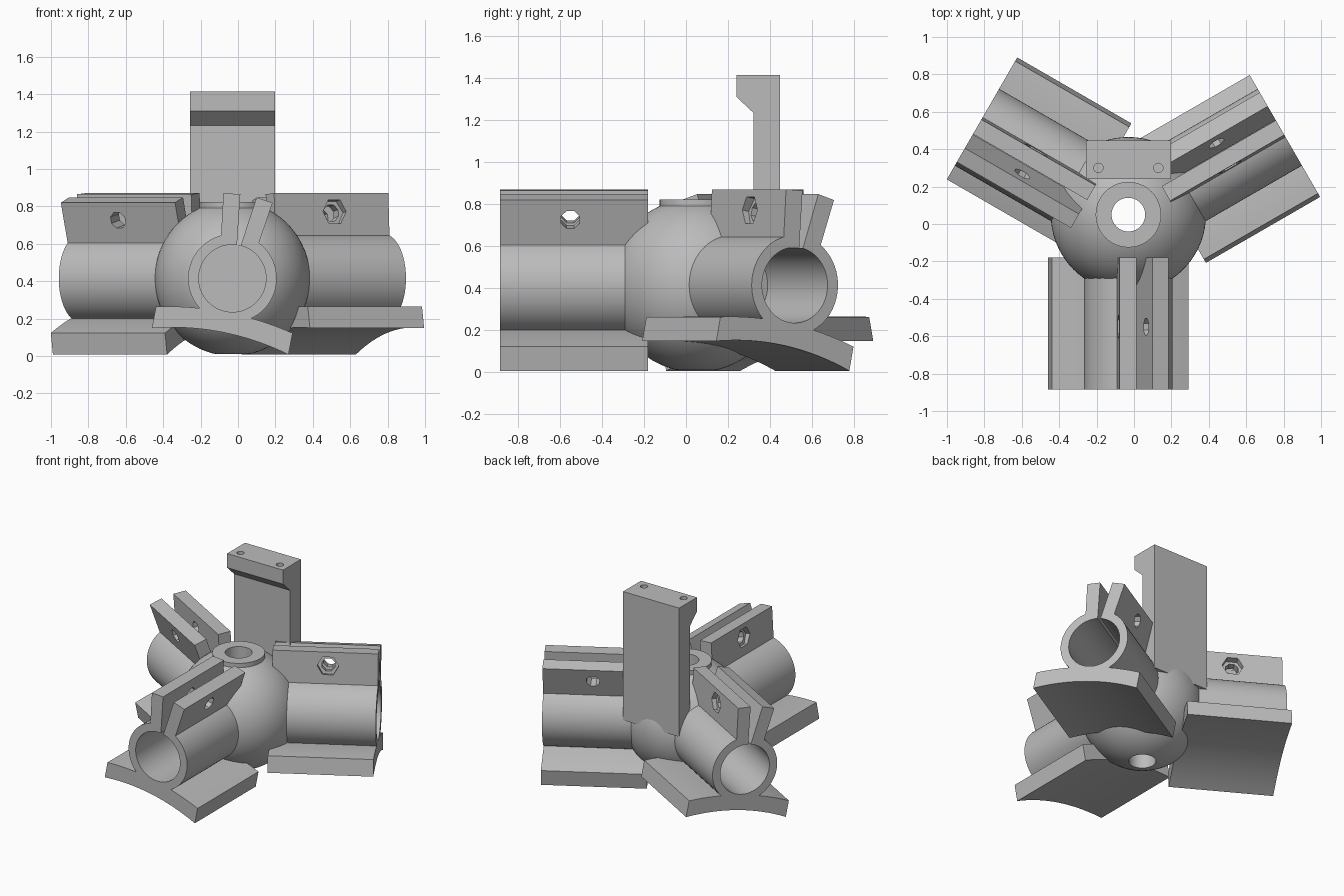
import bpy, bmesh
from math import radians, pi
from mathutils import Matrix, Vector

if "Cube" in bpy.data.objects:
    bpy.data.objects.remove(bpy.data.objects["Cube"])

grey = bpy.data.materials.new("plain grey")
grey.use_nodes = True
colour = (0.5, 0.5, 0.5, 1)
grey.diffuse_color = colour
grey.node_tree.nodes["Principled BSDF"].inputs["Base Color"].default_value = colour

HUB = Vector((-0.03, 0.05, 0.415))
ROLL = radians(11)
INNER, OUTER, BORE_END = 0.23, 0.935, 0.365


def make(name, bm):
    bmesh.ops.recalc_face_normals(bm, faces=bm.faces)
    mesh = bpy.data.meshes.new(name)
    bm.to_mesh(mesh)
    bm.free()
    mesh.materials.append(grey)
    ob = bpy.data.objects.new(name, mesh)
    bpy.context.collection.objects.link(ob)
    return ob


def prism(name, profile, axis, start, end):
    """Extrude a closed profile along x or y."""
    bm = bmesh.new()
    place = (lambda a, b: (start, a, b)) if axis == "X" else (lambda a, b: (a, start, b))
    face = bm.faces.new([bm.verts.new(place(a, b)) for a, b in profile])
    new = bmesh.ops.extrude_face_region(bm, geom=[face])["geom"]
    step = Vector((end - start, 0, 0) if axis == "X" else (0, end - start, 0))
    bmesh.ops.translate(bm, vec=step, verts=[v for v in new if isinstance(v, bmesh.types.BMVert)])
    return make(name, bm)


def cylinder(name, radius, start, end, axis="Z", at=(0, 0, 0), sides=64, turn=0):
    bm = bmesh.new()
    turned = {"X": Matrix.Rotation(pi / 2, 4, "Y"),
              "Y": Matrix.Rotation(pi / 2, 4, "X"), "Z": Matrix()}[axis]
    shift = Vector([(start + end) / 2 if a == axis else 0 for a in "XYZ"])
    bmesh.ops.create_cone(bm, cap_ends=True, segments=sides, radius1=radius, radius2=radius,
                          depth=end - start,
                          matrix=Matrix.Translation(Vector(at) + shift) @ turned
                          @ Matrix.Rotation(turn, 4, "Z"))
    return make(name, bm)


def combine(ob, tool, operation):
    """Apply one boolean and remove its tool."""
    tool.hide_render = True
    mod = ob.modifiers.new("cut", "BOOLEAN")
    mod.operation, mod.object, mod.solver = operation, tool, "EXACT"
    bpy.context.view_layer.update()
    graph = bpy.context.evaluated_depsgraph_get()
    mesh = bpy.data.meshes.new_from_object(ob.evaluated_get(graph))
    ob.modifiers.clear()
    ob.data = mesh
    bpy.data.objects.remove(tool)


def smooth(ob):
    bpy.ops.object.select_all(action="DESELECT")
    ob.select_set(True)
    bpy.context.view_layer.objects.active = ob
    bpy.ops.object.shade_smooth_by_angle(angle=radians(28))


def bore():
    return cylinder("bore", 0.18, -1.1, -BORE_END, "Y")


# Arm: clamp tube, curved saddle plate and split ears, built pointing forward
arm = cylinder("front_clamp_arm", 0.237, -OUTER, -INNER, "Y")
steps = [i / 8 - 1 for i in range(17)]
saddle = [(0.372 * t, -0.293 - 0.05 * t * t) for t in steps]
saddle += [(0.372 * t, -0.184 - 0.042 * t * t) for t in reversed(steps)]
combine(arm, prism("saddle", saddle, "Y", -OUTER, -INNER), "UNION")
ears = [(-0.1, 0.19), (-0.134, 0.438), (0, 0.455), (0.134, 0.438), (0.1, 0.19)]
combine(arm, prism("ears", ears, "Y", -OUTER, -INNER), "UNION")
combine(arm, bore(), "DIFFERENCE")
slit = [(0, 0.1), (-0.052, 0.51), (0.052, 0.51)]
combine(arm, prism("slit", slit, "Y", -1.1, -0.1), "DIFFERENCE")

# Bolt hole through both ears, with a hexagonal nut pocket on one side
bolt = (0, -0.6, 0.34)
combine(arm, cylinder("bolt_hole", 0.047, -0.3, 0.3, "X", bolt, 8, pi / 8), "DIFFERENCE")
combine(arm, cylinder("nut_pocket", 0.072, -0.3, -0.085, "X", bolt, 6), "DIFFERENCE")
smooth(arm)

arms = [arm]
for name in ("left_clamp_arm", "right_clamp_arm"):
    other = bpy.data.objects.new(name, arm.data)
    bpy.context.collection.objects.link(other)
    arms.append(other)
for i, ob in enumerate(arms):
    ob.location = HUB
    ob.rotation_euler = (0, ROLL, i * 2 * pi / 3)

# Hub ball with a flat collar, a vertical hole and three blind bores
bm = bmesh.new()
bmesh.ops.create_uvsphere(bm, u_segments=72, v_segments=36, radius=0.415)
hub = make("hub_ball", bm)
combine(hub, cylinder("collar", 0.175, 0.2, 0.408), "UNION")
combine(hub, cylinder("top_trim", 0.3, 0.408, 0.6), "DIFFERENCE")
combine(hub, cylinder("centre_hole", 0.09, -0.6, 0.6), "DIFFERENCE")
for i in range(3):
    cutter = bore()
    cutter.rotation_euler = (0, 0, i * 2 * pi / 3)
    combine(hub, cutter, "DIFFERENCE")
hub.location = HUB
smooth(hub)

# Rear post with a forward lip and two screw holes
side = [(0.447, 0.47), (0.447, 1.413), (0.24, 1.413), (0.24, 1.31), (0.322, 1.233), (0.322, 0.47)]
post = prism("rear_post", side, "X", -0.257, 0.197)
for x in (-0.19, 0.13):
    combine(post, cylinder("screw_hole", 0.025, 1.33, 1.5, "Z", (x, 0.3, 0), 24), "DIFFERENCE")
hole = cylinder("centre_hole", 0.09, 0, 1, "Z", (HUB.x, HUB.y, 0))
combine(post, hole, "DIFFERENCE")
smooth(post)
